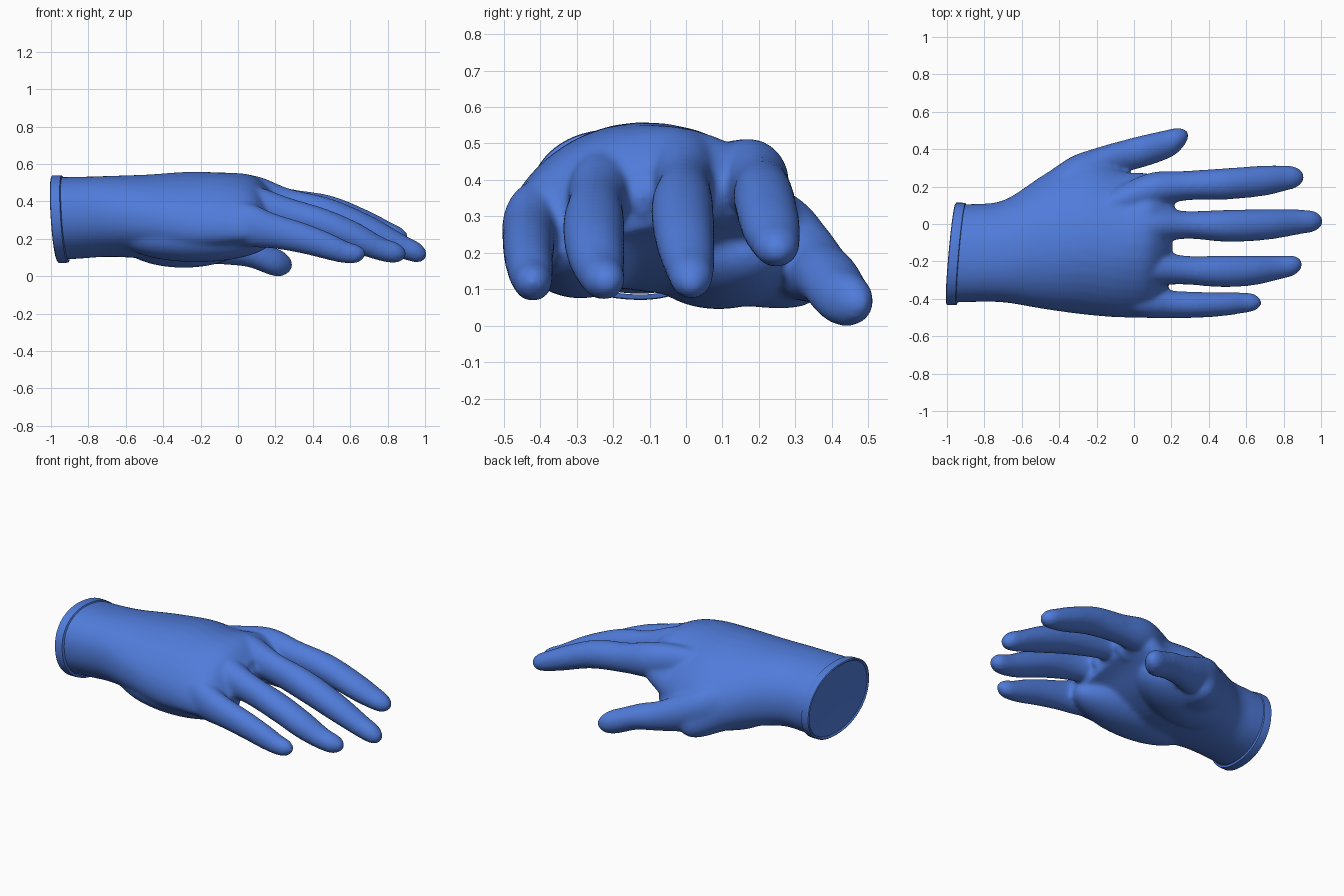
import bpy, bmesh, math
from mathutils import Vector, Matrix

if "Cube" in bpy.data.objects:
    bpy.data.objects.remove(bpy.data.objects["Cube"])

blue = bpy.data.materials.new("glove blue")
blue.diffuse_color = (0.08, 0.2, 0.7, 1)
blue.use_nodes = True
blue.node_tree.nodes["Principled BSDF"].inputs["Base Color"].default_value = blue.diffuse_color


def spline(rows, t):
    """Smooth interpolation through the section rows, t from 0 to 1."""
    f = t * (len(rows) - 1)
    i = min(int(f), len(rows) - 2)
    u = f - i
    a, b, c, d = (rows[min(max(i + k, 0), len(rows) - 1)] for k in (-1, 0, 1, 2))
    return [0.5 * (2 * q + (r - p) * u + (2 * p - 5 * q + 4 * r - s) * u * u
                   + (3 * q - p - 3 * r + s) * u ** 3) for p, q, r, s in zip(a, b, c, d)]


def section(row, n=40, power=1.0):
    """Rounded cross-section: x, centre y, half width, centre z, half height, arch, tilt."""
    x, cy, hw, cz, hh, arch, tilt = row
    pts = []
    for k in range(n):
        a = 2 * math.pi * k / n
        c, s = math.cos(a), math.sin(a)
        c = math.copysign(abs(c) ** power, c)
        s = math.copysign(abs(s) ** power, s)
        pts.append(Vector((x, cy + hw * c, cz + hh * s - arch * c * c + tilt * c)))
    return pts


def loft(bm, rows, dome=0.0, steps=50, power=1.0):
    """Closed tube through the sections, with an optional rounded tip."""
    rows = [tuple(r) + (0, 0) if len(r) == 5 else r for r in rows]
    end = rows[-1][0]
    rings = []
    for i in range(steps + 1):
        row = spline(rows, math.sin(math.pi / 2 * i / steps))
        if dome:
            k = min(1, max(0, (row[0] - end + dome) / dome))
            f = max(0.03, math.sqrt(1 - k * k))
            row[2] *= f
            row[4] *= f
        rings.append([bm.verts.new(p) for p in section(row, power=power)])
    for r0, r1 in zip(rings, rings[1:]):
        for k in range(len(r0)):
            j = (k + 1) % len(r0)
            bm.faces.new((r0[k], r0[j], r1[j], r1[k]))
    bm.faces.new(list(reversed(rings[0])))
    bm.faces.new(rings[-1])


def pad(bm, centre, radii, turn=0):
    """Fleshy ellipsoid pad."""
    m = (Matrix.Translation(centre) @ Matrix.Rotation(turn, 4, 'Z')
         @ Matrix.Diagonal((*radii, 1)))
    bmesh.ops.create_uvsphere(bm, u_segments=32, v_segments=20, radius=1, matrix=m)


def make(name, bm):
    bmesh.ops.recalc_face_normals(bm, faces=bm.faces)
    me = bpy.data.meshes.new(name)
    bm.to_mesh(me)
    bm.free()
    me.materials.append(blue)
    ob = bpy.data.objects.new(name, me)
    bpy.context.collection.objects.link(ob)
    return ob


bm = bmesh.new()

# Wrist and palm
loft(bm, [(-1.08, -.16, .265, .305, .223, 0, -.02),
          (-.86, -.155, .262, .312, .218, 0, -.02),
          (-.69, -.145, .275, .32, .215, .01, -.02),
          (-.48, -.095, .36, .32, .222, .05, -.03),
          (-.26, -.05, .435, .322, .232, .12, -.06),
          (-.06, -.108, .392, .357, .197, .11, -.005),
          (.08, -.11, .38, .385, .15, .10, .045),
          (.18, -.085, .29, .36, .09, .08, .065)], power=0.92)

# Fleshy pads under the palm
pad(bm, (-.29, .09, .20), (.36, .20, .155), .3)
pad(bm, (-.22, -.29, .212), (.42, .17, .137))

# Fingers: x, centre y, half width, centre z, half height
index = [(-.14, .10, .07, .42, .08), (.08, .178, .094, .403, .11), (.28, .205, .079, .375, .092),
         (.50, .215, .084, .343, .087), (.70, .232, .081, .272, .077),
         (.83, .247, .065, .222, .06), (.912, .25, .052, .205, .047)]
middle = [(-.14, -.03, .07, .45, .08), (.08, -.01, .096, .43, .11), (.28, -.005, .074, .373, .094),
          (.50, -.010, .086, .32, .094), (.72, -.003, .081, .235, .084),
          (.90, .012, .065, .15, .065), (1.012, .015, .052, .115, .052)]
ring = [(-.14, -.20, .07, .41, .08), (.08, -.228, .092, .377, .107), (.28, -.247, .077, .328, .09),
        (.47, -.253, .085, .273, .087), (.64, -.248, .080, .203, .084),
        (.79, -.231, .063, .138, .063), (.902, -.215, .052, .12, .05)]
pinky = [(-.18, -.37, .07, .29, .10), (.04, -.415, .084, .277, .118), (.20, -.43, .074, .24, .094),
         (.36, -.432, .069, .20, .083), (.50, -.427, .063, .155, .073),
         (.60, -.42, .054, .123, .057), (.684, -.42, .046, .12, .047)]
for rows in (index, middle, ring, pinky):
    loft(bm, rows, dome=.07)

# Webs between neighbouring fingers: x, y, z of each
for x, y, z in ((.10, .085, .37), (.09, -.12, .35), (.03, -.33, .30)):
    pad(bm, (x, y, z), (.12, .06, .105))

# Thumb
loft(bm, [(-.54, .08, .12, .255, .13), (-.35, .20, .15, .24, .15), (-.19, .305, .105, .19, .12),
          (-.05, .362, .088, .15, .09), (.06, .392, .086, .127, .08),
          (.19, .43, .077, .078, .077), (.293, .475, .057, .06, .062)], dome=.08)

glove = make("glove", bm)

# Fuse all the parts into one soft skin
fuse = glove.modifiers.new("fuse", 'REMESH')
fuse.mode = 'VOXEL'
fuse.voxel_size = .011
soft = glove.modifiers.new("soften", 'SMOOTH')
soft.factor = .5
soft.iterations = 18
deps = bpy.context.evaluated_depsgraph_get()
skin = bpy.data.meshes.new_from_object(glove.evaluated_get(deps))
glove.modifiers.clear()
glove.data = skin

# Close the wrist with a slanted, slightly hollow end
SY, SZ = .085, -.06
bm = bmesh.new()
bm.from_mesh(skin)
bmesh.ops.bisect_plane(bm, geom=bm.verts[:] + bm.edges[:] + bm.faces[:], dist=1e-5,
                       plane_co=(-.97, -.16, .30), plane_no=Vector((-1, SY, SZ)).normalized(),
                       clear_outer=True)
rim = [e for e in bm.edges if e.is_boundary]
caps = bmesh.ops.holes_fill(bm, edges=rim, sides=0)["faces"]
hub = bmesh.ops.poke(bm, faces=caps)["verts"]
for v in hub:
    v.co.x += .012
bmesh.ops.recalc_face_normals(bm, faces=bm.faces)
bm.to_mesh(skin)
bm.free()
skin.materials.clear()
skin.materials.append(blue)

# Rolled cuff around the end: shift along x, outward growth
bm = bmesh.new()
profile = [(-.001, -.004), (-.008, .004), (-.004, .011), (.025, .011), (.045, .009), (.05, -.004)]
rings = []
for dx, grow in profile:
    pts = section((0, -.16, .263 + grow, .305, .222 + grow, 0, -.02), n=72, power=.92)
    for p in pts:
        p.x = -.97 + dx + SY * (p.y + .16) + SZ * (p.z - .30)
    rings.append([bm.verts.new(p) for p in pts])
for r0, r1 in zip(rings, rings[1:] + rings[:1]):
    for k in range(72):
        j = (k + 1) % 72
        bm.faces.new((r0[k], r0[j], r1[j], r1[k]))
cuff = make("cuff", bm)

# Smooth shading, keeping the cuff edges crisp
for ob, angle in ((glove, 60), (cuff, 40)):
    bpy.ops.object.select_all(action='DESELECT')
    ob.select_set(True)
    bpy.context.view_layer.objects.active = ob
    bpy.ops.object.shade_smooth_by_angle(angle=math.radians(angle))
